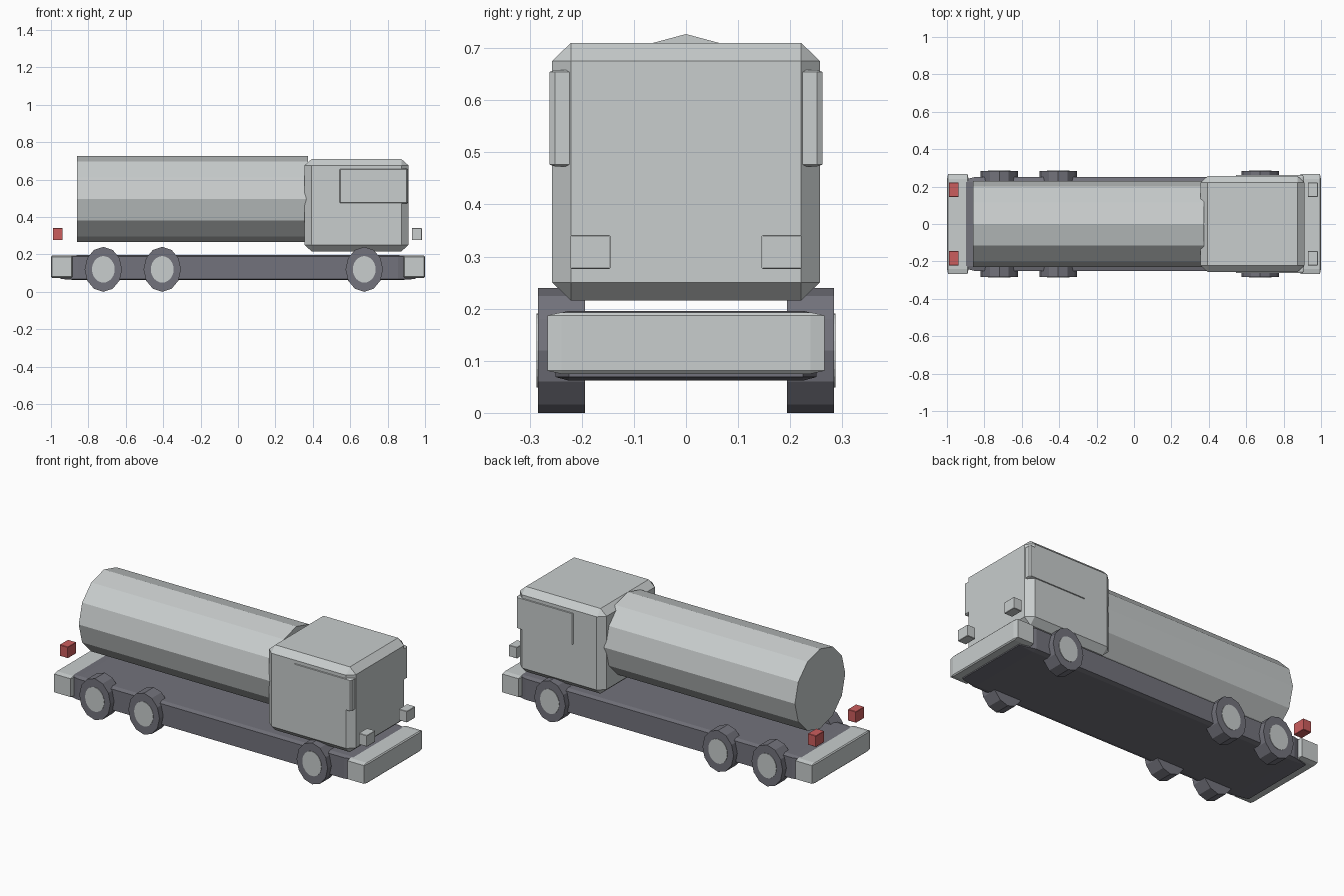
import bpy
import bmesh
import math
from mathutils import Matrix

cube = bpy.data.objects.get("Cube")
if cube:
    bpy.data.objects.remove(cube, do_unlink=True)


def material(name, rgb):
    mat = bpy.data.materials.new(name)
    mat.use_nodes = True
    color = (*rgb, 1)
    mat.diffuse_color = color
    mat.node_tree.nodes["Principled BSDF"].inputs["Base Color"].default_value = color
    return mat


LIGHT = material("light grey paint", (0.58, 0.61, 0.61))
DARK = material("dark grey", (0.17, 0.17, 0.20))
RED = material("red lamp", (0.60, 0.11, 0.11))


def add_object(name, bm, mat):
    mesh = bpy.data.meshes.new(name)
    bm.to_mesh(mesh)
    bm.free()
    mesh.materials.append(mat)
    obj = bpy.data.objects.new(name, mesh)
    bpy.context.collection.objects.link(obj)
    return obj


def box(name, x, y, z, mat, chamfer=0.0):
    """Box from (min, max) ranges; the chamfer is a fraction of each side."""
    bm = bmesh.new()
    bmesh.ops.create_cube(bm, size=1)
    if chamfer:
        bmesh.ops.bevel(bm, geom=bm.edges[:], offset=chamfer, segments=1,
                        affect='EDGES', profile=0.5)
    ranges = (x, y, z)
    size = [b - a for a, b in ranges]
    centre = [(a + b) / 2 for a, b in ranges]
    bm.transform(Matrix.Translation(centre) @ Matrix.Diagonal((*size, 1)))
    return add_object(name, bm, mat)


def drum(name, axis, sides, centre, scale, mat):
    """Prism along x or y with a corner at the top; scale is (x, y, z)."""
    bm = bmesh.new()
    bmesh.ops.create_cone(bm, cap_ends=True, segments=sides,
                          radius1=1, radius2=1, depth=1)
    turn = Matrix.Rotation(math.pi / 2, 4, 'Y' if axis == 'x' else 'X')
    bm.transform(Matrix.Translation(centre) @ Matrix.Diagonal((*scale, 1)) @ turn)
    return add_object(name, bm, mat)


# Frame and bumpers
box("chassis", (-0.95, 0.95), (-0.25, 0.25), (0.062, 0.196), DARK, 0.05)
box("front_bumper", (0.884, 1.0), (-0.266, 0.266), (0.075, 0.193), LIGHT, 0.05)
box("rear_bumper", (-1.0, -0.884), (-0.266, 0.266), (0.075, 0.193), LIGHT, 0.05)

# Cab with a window band that stands slightly proud of both sides
box("cab", (0.355, 0.912), (-0.257, 0.257), (0.216, 0.71), LIGHT, 0.07)
box("window_band", (0.54, 0.909), (-0.262, 0.262), (0.473, 0.658), LIGHT, 0.02)

# Tank
drum("tank", 'x', 12, (-0.243, 0, 0.496), (1.236, 0.231, 0.231), LIGHT)

# Wheels, hubs and lamps on both sides
for side, label in ((1, "left"), (-1, "right")):
    for x, place in ((0.675, "front"), (-0.405, "middle"), (-0.72, "rear")):
        drum(f"{place}_{label}_wheel", 'y', 12, (x, side * 0.239, 0.12),
             (0.1, 0.091, 0.12), DARK)
        drum(f"{place}_{label}_hub", 'y', 24, (x, side * 0.247, 0.12),
             (0.061, 0.08, 0.071), LIGHT)
    y = sorted((side * 0.145, side * 0.222))
    box(f"{label}_headlight", (0.93, 0.983), y, (0.276, 0.341), LIGHT, 0.03)
    box(f"{label}_tail_light", (-0.99, -0.937), y, (0.276, 0.341), RED, 0.03)
